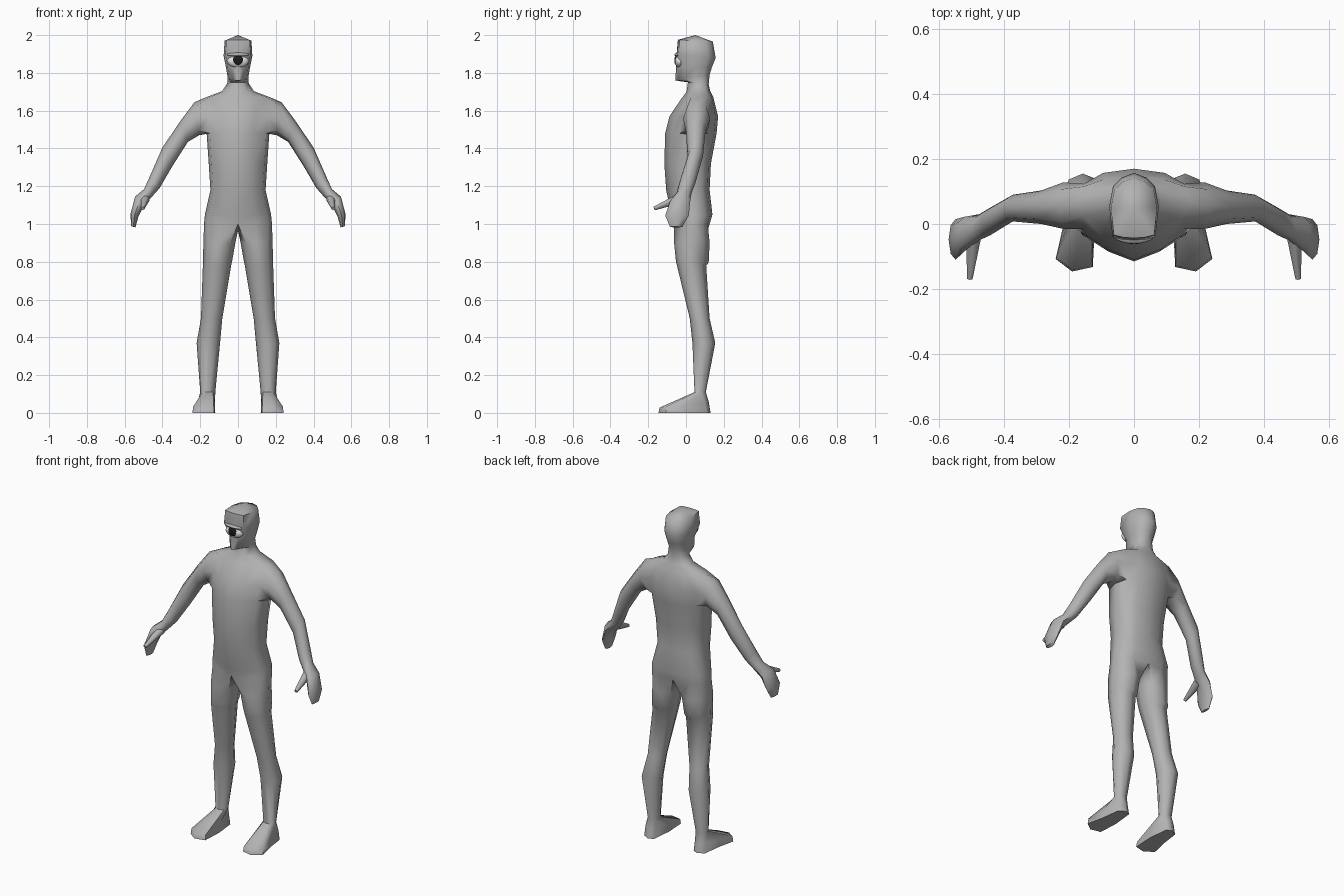
import bpy
import bmesh
from mathutils import Vector, Matrix

if "Cube" in bpy.data.objects:
    bpy.data.objects.remove(bpy.data.objects["Cube"], do_unlink=True)


def material(name, rgb):
    m = bpy.data.materials.new(name)
    m.use_nodes = True
    m.diffuse_color = (*rgb, 1)
    m.node_tree.nodes["Principled BSDF"].inputs["Base Color"].default_value = (*rgb, 1)
    return m


grey = material("body grey", (0.45, 0.45, 0.45))
white = material("eye white", (0.8, 0.8, 0.8))
black = material("pupil black", (0.01, 0.01, 0.01))


def finish(bm, name, mat, mirror=False, angle=1.1):
    """Turn a bmesh into a smooth-shaded object, optionally mirrored across x."""
    bmesh.ops.recalc_face_normals(bm, faces=bm.faces)
    mesh = bpy.data.meshes.new(name)
    bm.to_mesh(mesh)
    bm.free()
    mesh.materials.append(mat)
    ob = bpy.data.objects.new(name, mesh)
    bpy.context.collection.objects.link(ob)
    bpy.ops.object.select_all(action='DESELECT')
    ob.select_set(True)
    bpy.context.view_layer.objects.active = ob
    bpy.ops.object.shade_smooth_by_angle(angle=angle)
    if mirror:
        mod = ob.modifiers.new("mirror", 'MIRROR')
        mod.use_clip = True
        mod.merge_threshold = 0.001
    return ob


bm = bmesh.new()


def add_ring(points):
    return [bm.verts.new(p) for p in points]


def bridge(a, b, closed=True, skip=()):
    n = len(a)
    for i in range(n if closed else n - 1):
        if i not in skip:
            j = (i + 1) % n
            bm.faces.new((a[i], a[j], b[j], b[i]))


# Half outlines run from the front centre line round the left side to the back
TORSO = ((0, .5, .9, 1, .9, .55, 0), (0, .12, .28, .55, .82, .95, 1))
HEAD = ((0, .45, .87, 1, .85, .5, 0), (0, .01, .05, .5, .8, .93, 1))
CHIN = ((0, .4, .85, 1, .9, .55, 0), (0, .08, .25, .55, .82, .95, 1))


def half_ring(outline, zf, zb, w, f, b):
    return add_ring([(w * x, f + (b - f) * t, zf + (zb - zf) * t)
                     for x, t in zip(*outline)])


# Torso, neck and head: front height, back height, half width, front y, back y
trunk = [half_ring(*r) for r in (
    (TORSO, 1.00, 1.00, .180, -.065, .125),
    (TORSO, 1.05, 1.05, .175, -.078, .140),
    (TORSO, 1.18, 1.18, .146, -.105, .125),
    (TORSO, 1.32, 1.32, .155, -.115, .132),
    (TORSO, 1.48, 1.48, .166, -.110, .162),
    (TORSO, 1.57, 1.57, .172, -.088, .170),
    (TORSO, 1.67, 1.67, .172, -.020, .145),
    (TORSO, 1.70, 1.705, .085, .003, .128),
    (TORSO, 1.75, 1.74, .057, .010, .120),
    (CHIN, 1.76, 1.79, .055, -.057, .125),
    (CHIN, 1.83, 1.83, .064, -.052, .137),
    (HEAD, 1.90, 1.88, .076, -.050, .157),
    (HEAD, 1.975, 1.965, .071, -.043, .142),
)]
ARM_LOW, ARM_TOP = 4, 6
for k in range(len(trunk) - 1):
    hole = (2, 3) if ARM_LOW <= k < ARM_TOP else ()
    bridge(trunk[k], trunk[k + 1], closed=False, skip=hole)
crown = bm.verts.new((0, .05, 2.0))
for a, b in zip(trunk[-1], trunk[-1][1:]):
    bm.faces.new((a, b, crown))

# Arm and hand grow from the opening at the shoulder
low, mid, top = trunk[ARM_LOW:ARM_TOP + 1]
ring = [low[2], low[3], low[4], mid[4], top[4], top[3], top[2], mid[2]]
OCTAGON = ((-.7, -.7), (-1, 0), (-.7, .7), (0, 1),
           (.7, .7), (1, 0), (.7, -.7), (0, -1))
# Upper edge x and z, lower edge x and z, front y, back y
for xt, zt, xb, zb, yf, yb in (
        (.230, 1.645, .205, 1.470, -.015, .128),
        (.305, 1.545, .265, 1.435, .000, .103),
        (.400, 1.405, .345, 1.310, .008, .090),
        (.470, 1.245, .415, 1.190, -.035, .050),
        (.497, 1.185, .455, 1.145, -.050, .030),
        (.545, 1.145, .500, 1.095, -.085, .022),
        (.570, 1.050, .527, 1.040, -.110, .015),
        (.565, .988, .543, .982, -.085, -.020)):
    hi, lo = Vector((xt, 0, zt)), Vector((xb, 0, zb))
    nxt = add_ring([(hi + lo) / 2 + (hi - lo) / 2 * u
                    + Vector((0, (yf + yb) / 2 + (yb - yf) / 2 * v, 0))
                    for u, v in OCTAGON])
    bridge(ring, nxt)
    ring = nxt
bm.faces.new(ring)

# Leg and foot grow from the hips, closed by a vertex at the crotch
ring = trunk[0] + [bm.verts.new((0, .03, .965))]
LEG = ((.15, .5, .85, 1, .85, .5, .15, 0), (.15, 0, .15, .5, .85, 1, .85, .5))
SOLE = ((.1, .6, 1, .82, .7, .4, .15, .05), (.05, 0, .14, .5, .92, 1, .95, .5))
# Front height, back height, inner x, outer x, front y, back y
for (xs, ts), zf, zb, xi, xo, f, b in (
        (LEG, .90, .90, .014, .183, -.063, .125),
        (LEG, .80, .795, .032, .186, -.053, .120),
        (LEG, .785, .78, .036, .186, -.049, .107),
        (LEG, .50, .50, .083, .196, .020, .125),
        (LEG, .37, .37, .095, .219, .034, .155),
        (LEG, .11, .11, .120, .200, .045, .105),
        (SOLE, .028, .06, .116, .238, -.140, .120),
        (SOLE, 0, 0, .114, .241, -.146, .130)):
    nxt = add_ring([(xi + (xo - xi) * x, f + (b - f) * t, zf + (zb - zf) * t)
                    for x, t in zip(xs, ts)])
    bridge(ring, nxt)
    ring = nxt
bm.faces.new(ring)
finish(bm, "body", grey, mirror=True)

# Thumbs
bm = bmesh.new()
root, tip = Vector((.492, -.035, 1.135)), Vector((.505, -.168, 1.082))
turn = (tip - root).to_track_quat('Z', 'Y').to_matrix().to_4x4()
bmesh.ops.create_cone(bm, cap_ends=True, segments=6, radius1=.026, radius2=.010,
                      depth=(tip - root).length,
                      matrix=Matrix.Translation((root + tip) / 2) @ turn)
finish(bm, "thumbs", grey, mirror=True)


# Single large eye
def ball(name, mat, centre, size):
    bm = bmesh.new()
    bmesh.ops.create_uvsphere(
        bm, u_segments=20, v_segments=12, radius=1,
        matrix=Matrix.Translation(centre) @ Matrix.Diagonal((*size, 1)))
    return finish(bm, name, mat)


ball("eyeball", white, (0, -.035, 1.862), (.056, .024, .034))
ball("pupil", black, (0, -.050, 1.866), (.030, .012, .026))
ball("brow", grey, (0, -.035, 1.897), (.062, .026, .012))
